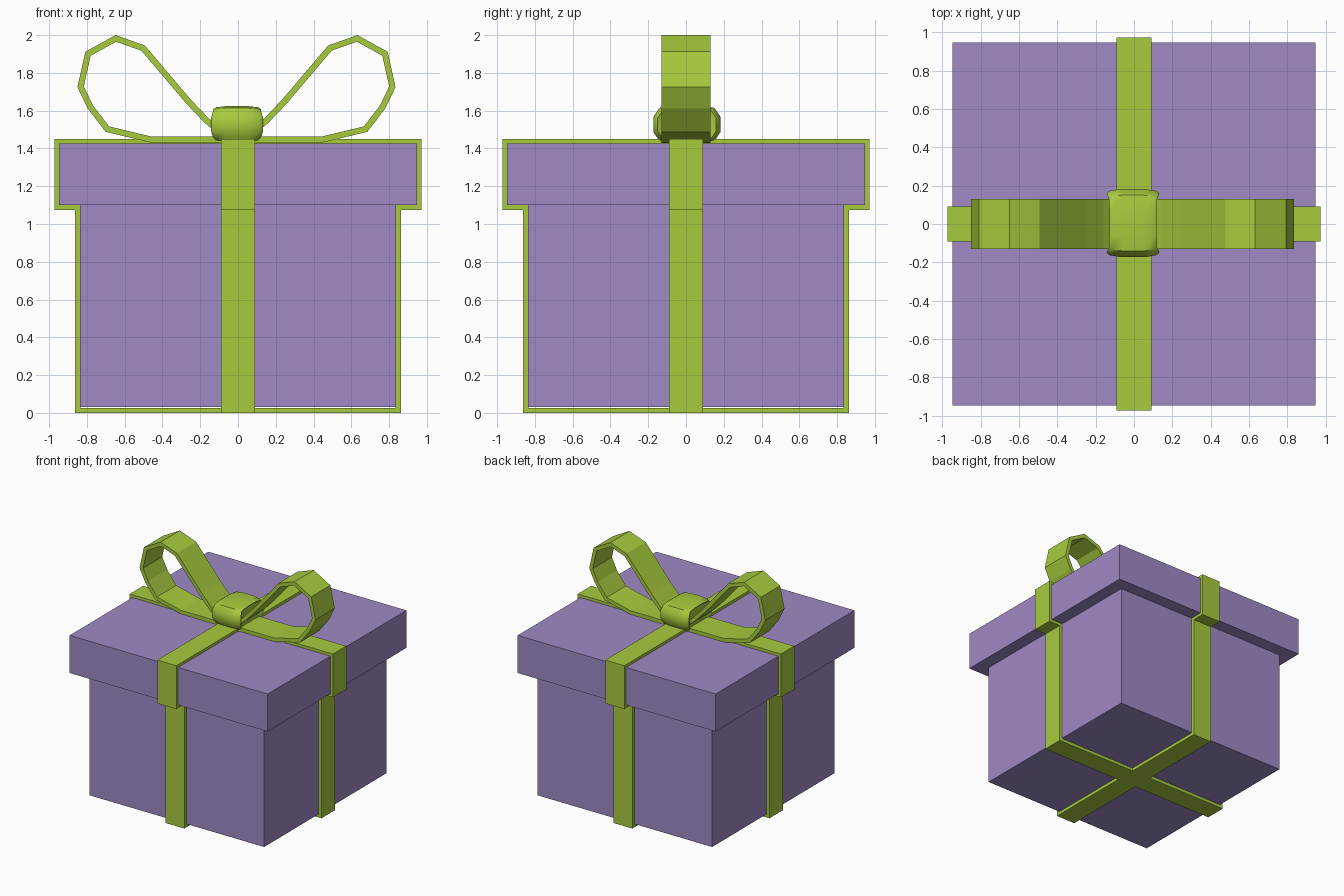
import bpy, bmesh, math
from mathutils import Vector

if "Cube" in bpy.data.objects:
    bpy.data.objects.remove(bpy.data.objects["Cube"])


def material(name, rgb):
    m = bpy.data.materials.new(name)
    m.diffuse_color = (*rgb, 1)
    m.use_nodes = True
    m.node_tree.nodes["Principled BSDF"].inputs["Base Color"].default_value = m.diffuse_color
    return m


PURPLE = material("purple paper", (0.345, 0.255, 0.555))
GREEN = material("lime ribbon", (0.39, 0.60, 0.048))


def finish(name, bm, mat):
    bmesh.ops.recalc_face_normals(bm, faces=bm.faces)
    me = bpy.data.meshes.new(name)
    bm.to_mesh(me)
    bm.free()
    me.materials.append(mat)
    ob = bpy.data.objects.new(name, me)
    bpy.context.collection.objects.link(ob)
    return ob


def block(name, half, z0, z1, mat):
    bm = bmesh.new()
    bmesh.ops.create_cube(bm, size=1)
    for v in bm.verts:
        v.co = (v.co.x * 2 * half, v.co.y * 2 * half, z0 + (v.co.z + 0.5) * (z1 - z0))
    return finish(name, bm, mat)


def inset(path, t, closed):
    """Offset a clockwise (x, z) path to its right by t with mitred corners."""
    pts = [Vector(p) for p in path]
    n, out = len(pts), []
    for i, p in enumerate(pts):
        dirs = []
        if closed or i > 0:
            dirs.append((p - pts[i - 1]).normalized())
        if closed or i < n - 1:
            dirs.append((pts[(i + 1) % n] - p).normalized())
        norms = [Vector((d.y, -d.x)) for d in dirs]
        m = sum(norms, Vector((0, 0))).normalized()
        out.append(p + m * (t / m.dot(norms[0])))
    return out


def band(name, path, t, half, closed, mat, place):
    """Flat ribbon of thickness t following the path, 2*half wide."""
    bm = bmesh.new()
    rings = []
    for a, b in zip(path, inset(path, t, closed)):
        rings.append([bm.verts.new(place(q[0], w, q[1]))
                      for q, w in ((a, -half), (a, half), (b, half), (b, -half))])
    n = len(rings)
    for i in range(n if closed else n - 1):
        r, s = rings[i], rings[(i + 1) % n]
        for k in range(4):
            bm.faces.new((r[k], r[(k + 1) % 4], s[(k + 1) % 4], s[k]))
    if not closed:
        bm.faces.new(rings[0])
        bm.faces.new(rings[-1])
    return finish(name, bm, mat)


# Box and lid
block("box_body", 0.836, 0.03, 1.11, PURPLE)
block("box_lid", 0.947, 1.10, 1.425, PURPLE)

# Two crossing ribbons that follow the stepped outline
side = [(0.862, 1.075), (0.862, 0)]
half_path = [(0.972, 1.45), (0.972, 1.075)] + side
wrap = half_path + [(-x, z) for x, z in reversed(half_path)]
wrap = [p for i, p in enumerate(wrap) if p != wrap[i - 1]]
band("ribbon_side_to_side", wrap, 0.027, 0.091, True, GREEN, lambda x, w, z: (x, w, z))
band("ribbon_front_to_back", wrap, 0.027, 0.091, True, GREEN, lambda x, w, z: (w, x, z))

# Bow loops, mirrored left and right
CX = -0.008
loop = [(0.03, 1.46), (0.15, 1.562), (0.243, 1.66), (0.485, 1.945), (0.64, 2.0),
        (0.80, 1.912), (0.842, 1.725), (0.788, 1.612), (0.693, 1.488),
        (0.45, 1.43), (0.02, 1.43)]
for side_name, s in (("right", 1), ("left", -1)):
    band("bow_loop_" + side_name, loop, 0.032, 0.131, False, GREEN,
         lambda x, w, z, s=s: (CX + s * x, w, z))

# Knot: soft barrel running along x, with rounded-rectangle sections
bm = bmesh.new()
section = [(-0.178, -0.04), (-0.178, 0.04), (-0.145, 0.088), (-0.07, 0.097),
           (0.07, 0.097), (0.145, 0.088), (0.178, 0.04), (0.178, -0.04),
           (0.145, -0.088), (0.07, -0.097), (-0.07, -0.097), (-0.145, -0.088)]
stations = [(-0.128, 0.78), (-0.14, 0.87), (-0.125, 0.94), (-0.065, 1.0),
            (0.065, 1.0), (0.125, 0.94), (0.14, 0.87), (0.128, 0.78)]
rings = []
for x, k in stations:
    rings.append([bm.verts.new((CX + 0.003 + x * (1 - 0.12 * (z / 0.097) ** 2),
                                0.005 + y * k, 1.527 + z * k)) for y, z in section])
for r, s in zip(rings, rings[1:]):
    for i in range(len(r)):
        j = (i + 1) % len(r)
        bm.faces.new((r[i], r[j], s[j], s[i]))
bm.faces.new(rings[0])
bm.faces.new(rings[-1])
knot = finish("bow_knot", bm, GREEN)
bpy.context.view_layer.objects.active = knot
knot.select_set(True)
bpy.ops.object.shade_smooth_by_angle(angle=math.radians(40))
